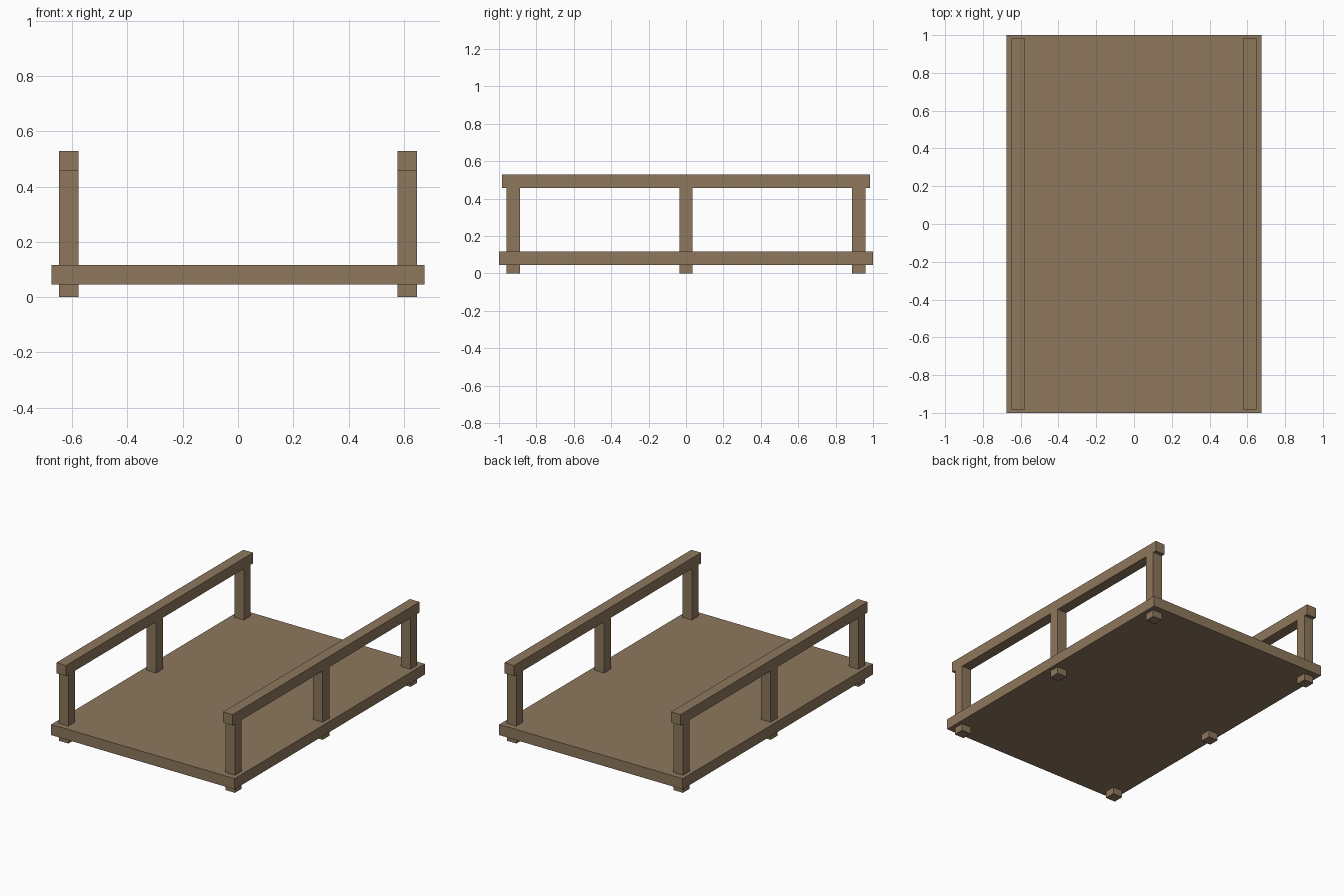
import bpy

cube = bpy.data.objects.get("Cube")
if cube:
    bpy.data.objects.remove(cube, do_unlink=True)

# Single wood colour
wood = bpy.data.materials.new("brown_wood")
wood.use_nodes = True
COLOUR = (0.27, 0.185, 0.11, 1)
wood.diffuse_color = COLOUR
bsdf = next(n for n in wood.node_tree.nodes if n.type == "BSDF_PRINCIPLED")
bsdf.inputs["Base Color"].default_value = COLOUR
bsdf.inputs["Roughness"].default_value = 0.9


def beam(name, centre, size):
    """Add a square-edged timber."""
    bpy.ops.mesh.primitive_cube_add(size=1, location=centre)
    obj = bpy.context.object
    obj.name = name
    obj.scale = size
    bpy.ops.object.transform_apply(location=False, rotation=False, scale=True)
    obj.data.materials.append(wood)
    return obj


THICK = 0.071      # timber thickness
DECK_BASE = 0.046
RAIL_BASE = 0.458
RAIL_X = 0.613
POST_Y = 0.923

# Deck
beam("deck", (0, 0, DECK_BASE + THICK / 2), (1.35, 2, THICK))

# Handrails and the posts that run down through the deck
for side, sign in (("left", 1), ("right", -1)):
    x = sign * RAIL_X
    beam(side + "_handrail", (x, 0, RAIL_BASE + THICK / 2), (THICK, 1.966, THICK))
    for place, y in (("front", -POST_Y), ("middle", 0), ("back", POST_Y)):
        beam(f"{side}_{place}_post", (x, y, RAIL_BASE / 2), (THICK, THICK, RAIL_BASE))
